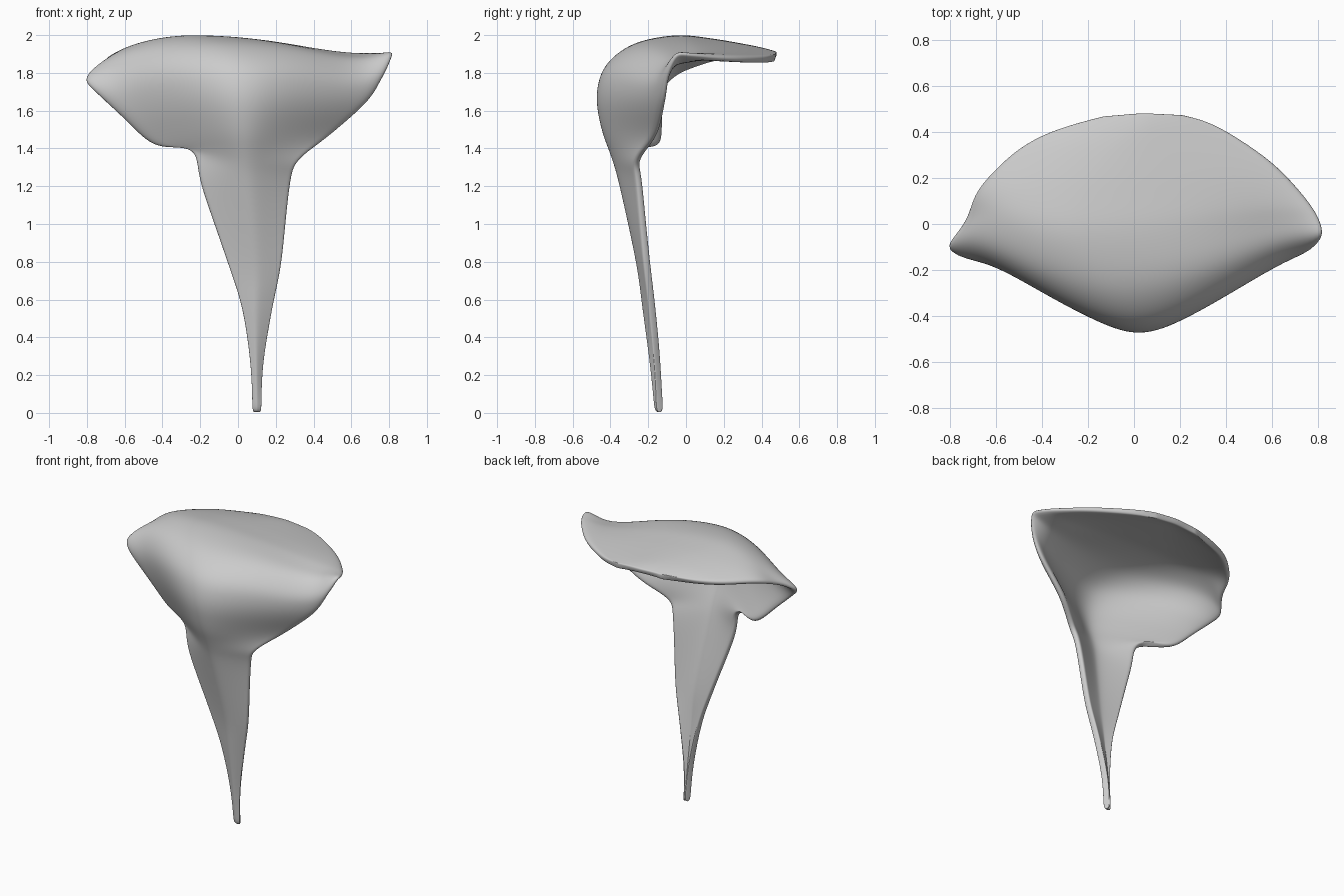
import bpy, bmesh, math
from mathutils import Vector

if "Cube" in bpy.data.objects:
    bpy.data.objects.remove(bpy.data.objects["Cube"])

# Cross rows as left edge, ridge, right edge; from the back rim over the crown
cap_rows = [
    ((-.13, .47, 1.91), (.04, .485, 1.91), (.21, .475, 1.90)),
    ((-.35, .41, 1.90), (0, .42, 1.93), (.36, .43, 1.89)),
    ((-.52, .32, 1.90), (-.10, .30, 1.955), (.58, .29, 1.89)),
    ((-.68, .16, 1.89), (-.20, .12, 1.985), (.72, .15, 1.90)),
    ((-.74, .02, 1.84), (-.22, -.06, 2.0), (.80, .03, 1.915)),
    ((-.815, -.10, 1.78), (-.08, -.28, 1.955), (.815, -.06, 1.915)),
    ((-.76, -.15, 1.70), (0, -.43, 1.84), (.78, -.115, 1.80)),
    ((-.62, -.15, 1.56), (.02, -.478, 1.68), (.70, -.13, 1.65)),
    ((-.45, -.16, 1.41), (.03, -.45, 1.50), (.50, -.17, 1.47)),
]
# Narrowing stem down to the tip
stem_rows = [
    ((-.25, -.26, 1.39), (.04, -.395, 1.35), (.33, -.27, 1.34)),
    ((-.20, -.28, 1.20), (.05, -.352, 1.20), (.28, -.26, 1.20)),
    ((-.06, -.24, .80), (.09, -.265, .80), (.235, -.225, .80)),
    ((.02, -.215, .55), (.09, -.23, .55), (.185, -.195, .55)),
    ((.065, -.18, .25), (.095, -.19, .25), (.135, -.165, .25)),
    ((.075, -.155, 0), (.10, -.165, 0), (.125, -.155, .0)),
]
rows = [[Vector(p) for p in r] for r in cap_rows + stem_rows]
STEPS, HALF = 3, 8


def catmull(a, b, c, d, t):
    return 0.5 * (2 * b + (c - a) * t + (2 * a - 5 * b + 4 * c - d) * t * t
                  + (3 * b - a - 3 * c + d) * t ** 3)


def smooth_rows():
    n = len(rows)
    for i in range(n - 1):
        ids = [max(i - 1, 0), i, i + 1, min(i + 2, n - 1)]
        for k in range(STEPS):
            yield i + k / STEPS, [catmull(*[rows[j][e] for j in ids], k / STEPS)
                                  for e in range(3)]
    yield n - 1, rows[-1]


def cross_point(t, left, ridge, right, s):
    edge, a = (left, -s) if s < 0 else (right, s)
    d = edge - ridge
    roof = (math.sqrt(a * a + .05) - math.sqrt(.05)) / (math.sqrt(1.05) - math.sqrt(.05))
    p = ridge + Vector((d.x * a, d.y * roof, d.z * (a ** 2.2 if s < 0 else roof)))
    # Flared lobes: a shallow valley just inside each wing tip
    dip = a ** 4 * (1 - a) * 12.2 * math.exp(-((t - 5) / 1.5) ** 2)
    return p + dip * Vector((0, .055, .02) if s < 0 else (0, .03, -.06))


# Curved shell surface
bm = bmesh.new()
grid = [[bm.verts.new(cross_point(t, *r, s / HALF)) for s in range(-HALF, HALF + 1)]
        for t, r in smooth_rows()]
for r0, r1 in zip(grid, grid[1:]):
    for j in range(2 * HALF):
        bm.faces.new((r0[j], r1[j], r1[j + 1], r0[j + 1]))
mesh = bpy.data.meshes.new("curved_shell")
bm.to_mesh(mesh)
bm.free()
shell = bpy.data.objects.new("curved_shell", mesh)
bpy.context.collection.objects.link(shell)

# Thickness on the inner side, then a softened rim
solid = shell.modifiers.new("thickness", 'SOLIDIFY')
solid.thickness = 0.04
solid.offset = -1
soft = shell.modifiers.new("soft_rim", 'SUBSURF')
soft.levels = soft.render_levels = 2
bpy.context.view_layer.objects.active = shell
shell.select_set(True)
bpy.ops.object.modifier_apply(modifier="thickness")
bpy.ops.object.modifier_apply(modifier="soft_rim")
bpy.ops.object.shade_smooth()
